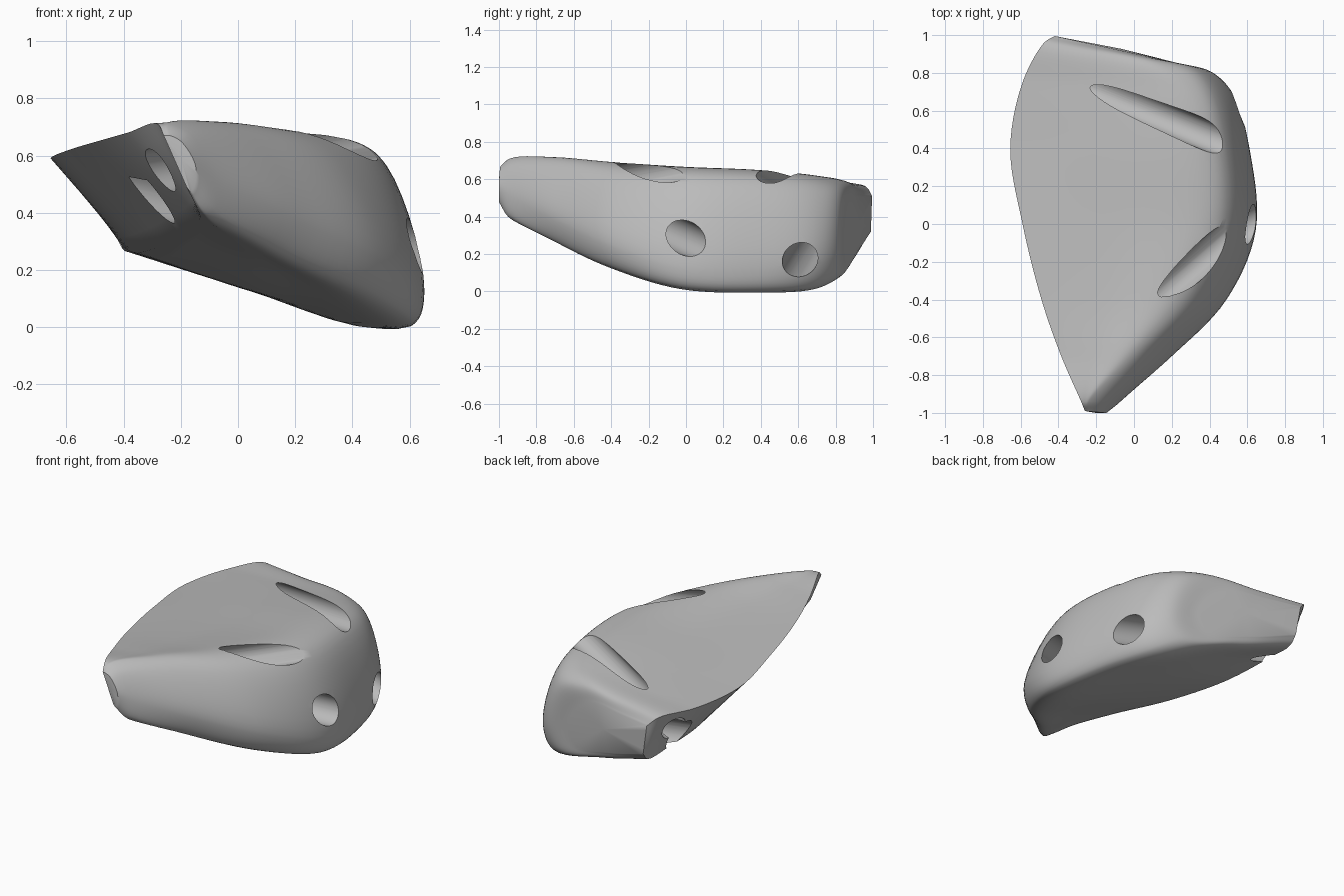
import bpy
import bmesh
from math import radians
from mathutils import Vector

default = bpy.data.objects.get("Cube")
if default:
    bpy.data.objects.remove(default, do_unlink=True)


def make_material(name, rgb):
    mat = bpy.data.materials.new(name)
    mat.use_nodes = True
    colour = (*rgb, 1.0)
    mat.diffuse_color = colour
    mat.node_tree.nodes["Principled BSDF"].inputs["Base Color"].default_value = colour
    return mat


def spline(points, steps):
    """Centripetal curve passing through every point."""
    pts = [2 * points[0] - points[1], *points, 2 * points[-1] - points[-2]]
    out = []
    for i in range(len(points) - 1):
        p = pts[i:i + 4]
        knots = [0.0]
        for a, b in zip(p, p[1:]):
            knots.append(knots[-1] + max((b - a).length, 1e-4) ** 0.5)
        for s in range(steps):
            t = knots[1] + (knots[2] - knots[1]) * s / steps
            level = p
            for span in (1, 2, 3):
                # the last pass blends over the middle interval only
                nxt = []
                for j in range(len(level) - 1):
                    lo, hi = (knots[1], knots[2]) if span == 3 else (knots[j], knots[j + span])
                    f = (t - lo) / (hi - lo)
                    nxt.append(level[j].lerp(level[j + 1], f))
                level = nxt
            out.append(level[0])
    out.append(points[-1].copy())
    return out


# Cross-sections from tip to back: (y at base, y at wall), then x, z of
# base top, shoulder, outer shoulder, wall, lower rim, base bottom
sections = [
    ((-.99, -1), [(-.26, .67), (-.24, .67), (-.2, .65), (-.15, .57), (-.15, .5), (-.18, .49)]),
    ((-.94, -.94), [(-.28, .71), (-.24, .71), (-.16, .67), (-.08, .53), (-.08, .41), (-.14, .41)]),
    ((-.7, -.7), [(-.385, .68), (-.04, .715), (.07, .65), (.2, .4), (.14, .27), (-.14, .37)]),
    ((-.4, -.4), [(-.49, .65), (.2, .685), (.34, .6), (.49, .26), (.43, .13), (-.19, .33)]),
    ((0, -.03), [(-.59, .62), (.39, .655), (.51, .565), (.645, .14), (.6, .02), (-.28, .28)]),
    ((.4, .38), [(-.655, .59), (.37, .64), (.495, .56), (.615, .13), (.57, .002), (-.36, .26)]),
    ((.75, .68), [(-.59, .575), (.29, .61), (.42, .535), (.53, .16), (.46, .02), (-.41, .285)]),
    ((.955, .805), [(-.48, .565), (.13, .575), (.32, .505), (.41, .21), (.33, .09), (-.39, .27)]),
    ((.995, .85), [(-.42, .51), (0, .5), (.15, .43), (.24, .28), (.17, .18), (-.39, .32)]),
]


def section_curve(ys, outline):
    x0, x1 = outline[0][0], outline[3][0]
    pts = [Vector((x, ys[0] + (ys[1] - ys[0]) * (x - x0) / (x1 - x0), z)) for x, z in outline]
    top_mid = (pts[0] + pts[1]) / 2
    low_mid = (pts[4] + pts[5]) / 2 - Vector((0, 0, .02))
    return spline([pts[0], top_mid, *pts[1:5], low_mid, pts[5]], 7)


# Smooth shell lofted through the sections, closed by the ruled base
curves = [section_curve(*s) for s in sections]
columns = [spline(list(col), 7) for col in zip(*curves)]
rings = [list(r) for r in zip(*columns)]
for ring in rings:
    a, c = ring[0], ring[-1]
    ring += [c.lerp(a, k / 6) for k in range(1, 6)]

bm = bmesh.new()
verts = [[bm.verts.new(p) for p in ring] for ring in rings]
n = len(verts[0])
for r0, r1 in zip(verts, verts[1:]):
    for i in range(n):
        j = (i + 1) % n
        bm.faces.new((r0[i], r0[j], r1[j], r1[i]))

# Softly domed end caps
for ring, push in ((verts[0], -.005), (verts[-1], .01)):
    centre = sum((v.co for v in ring), Vector()) / n
    hub = bm.verts.new(centre + Vector((0, push, 0)))
    for i in range(n):
        bm.faces.new((ring[i], ring[(i + 1) % n], hub))
bmesh.ops.recalc_face_normals(bm, faces=bm.faces)

mesh = bpy.data.meshes.new("body")
bm.to_mesh(mesh)
bm.free()
body = bpy.data.objects.new("body", mesh)
bpy.context.collection.objects.link(body)
mesh.materials.append(make_material("plain grey", (.5, .5, .5)))

# Drilled passages from outer side to base: two through the wall,
# two skimming the top shoulder
passages = {
    "front_wall_hole": ((.64, .01, .28), (-.25, -.4, .46), .09),
    "back_wall_hole": ((.55, .61, .17), (-.43, .73, .36), .09),
    "front_top_groove": ((.46, -.1, .66), (-.26, -.72, .55), .08),
    "back_top_groove": ((.42, .455, .65), (-.5, .83, .45), .08),
}
for name, (start, end, radius) in passages.items():
    start, end = Vector(start), Vector(end)
    axis = (end - start).normalized()
    start, end = start - axis * .35, end + axis * .12
    bpy.ops.mesh.primitive_cylinder_add(
        vertices=48, radius=radius, depth=(end - start).length,
        location=(start + end) / 2, rotation=axis.to_track_quat("Z", "Y").to_euler())
    cutter = bpy.context.object
    cutter.name = name + "_cutter"
    cutter.hide_render = True
    cut = body.modifiers.new(name, "BOOLEAN")
    cut.operation = "DIFFERENCE"
    cut.solver = "EXACT"
    cut.object = cutter
    bpy.ops.object.select_all(action="DESELECT")
    body.select_set(True)
    bpy.context.view_layer.objects.active = body
    bpy.ops.object.modifier_apply(modifier=name)
    bpy.data.objects.remove(cutter, do_unlink=True)

bpy.ops.object.shade_smooth_by_angle(angle=radians(40))
